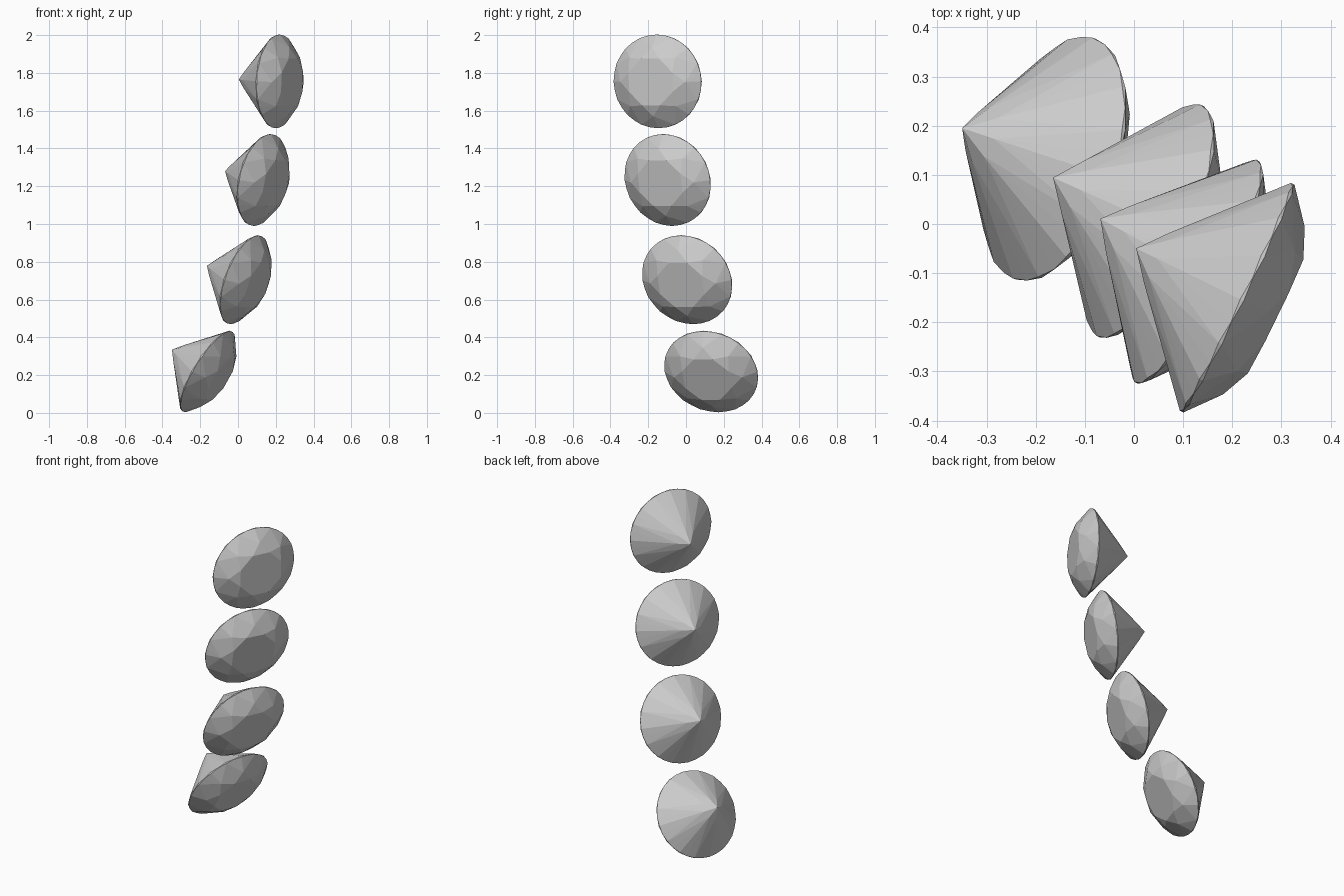
import bpy, bmesh
from math import sin, cos, radians
from mathutils import Vector, Matrix

if "Cube" in bpy.data.objects:
    bpy.data.objects.remove(bpy.data.objects["Cube"])

# Brilliant-cut proportions (girdle radius = 1 in plan, heights in model units)
WIDE, TALL = 0.258, 0.248           # girdle half-width / half-height
PAVILION, CROWN, GIRDLE = 0.229, 0.085, 0.004
TABLE, STAR, LOWER = 0.54, 0.735, 0.22
HALF = radians(22.5)


def polar(r, a, z):
    return Vector((r * cos(a), r * sin(a), z))


def plane_height(a, b, c, p):
    """Height of the plane through a, b, c above the plan position of p."""
    n = (b - a).cross(c - a)
    return a.z - (n.x * (p.x - a.x) + n.y * (p.y - a.y)) / n.z


def gem_points():
    pts = [Vector((0, 0, -PAVILION))]                       # culet
    star_t = (STAR * cos(HALF) - TABLE) / (1 - TABLE)
    star_z = CROWN + (GIRDLE - CROWN) * star_t              # lies on both kites
    low_z = -PAVILION + (PAVILION - GIRDLE) * LOWER * cos(HALF)
    for k in range(8):
        main = HALF + 2 * HALF * k
        pts.append(polar(TABLE, main, CROWN))
        star = polar(STAR, main + HALF, star_z)
        low = polar(LOWER, main + HALF, low_z)
        pts += [star, low]
        for s, inner in ((1, star), (-1, low)):
            a = polar(1, main, s * GIRDLE)
            b = polar(1, main + HALF, s * GIRDLE)
            pts += [a, b]
            # scalloped girdle points, coplanar with their half facets
            for off in (0.5, 1.5):
                m = polar(1, main + off * HALF, 0)
                e = a if off < 1 else polar(1, main + 2 * HALF, s * GIRDLE)
                m.z = plane_height(e, b, inner, m)
                pts.append(m)
    return pts


def add_gem(name, tip, centre):
    tip, centre = Vector(tip), Vector(centre)
    n = (centre - tip).normalized()
    h = Vector((-n.y, n.x, 0)).normalized()
    v = n.cross(h)
    rot = Matrix((h, v, n)).transposed().to_4x4()
    bm = bmesh.new()
    for p in gem_points():
        bm.verts.new((p.x * WIDE, p.y * TALL, p.z))
    res = bmesh.ops.convex_hull(bm, input=bm.verts)
    loose = [g for g in bm.verts if not g.link_faces]
    bmesh.ops.delete(bm, geom=loose, context='VERTS')
    # merge coplanar triangles into clean facets
    bmesh.ops.dissolve_limit(bm, angle_limit=radians(0.5), verts=bm.verts, edges=bm.edges)
    bmesh.ops.recalc_face_normals(bm, faces=bm.faces)
    me = bpy.data.meshes.new(name)
    bm.to_mesh(me)
    bm.free()
    ob = bpy.data.objects.new(name, me)
    ob.matrix_world = Matrix.Translation(centre) @ rot
    bpy.context.collection.objects.link(ob)


# Curving stack of four gems: pointed tip, girdle centre
add_gem("gem_bottom", (-0.35, 0.195, 0.335), (-0.162, 0.133, 0.219))
add_gem("gem_lower_middle", (-0.166, 0.095, 0.78), (0.033, 0.006, 0.705))
add_gem("gem_upper_middle", (-0.067, 0.01, 1.28), (0.128, -0.097, 1.233))
add_gem("gem_top", (0.005, -0.05, 1.765), (0.21, -0.150, 1.755))
